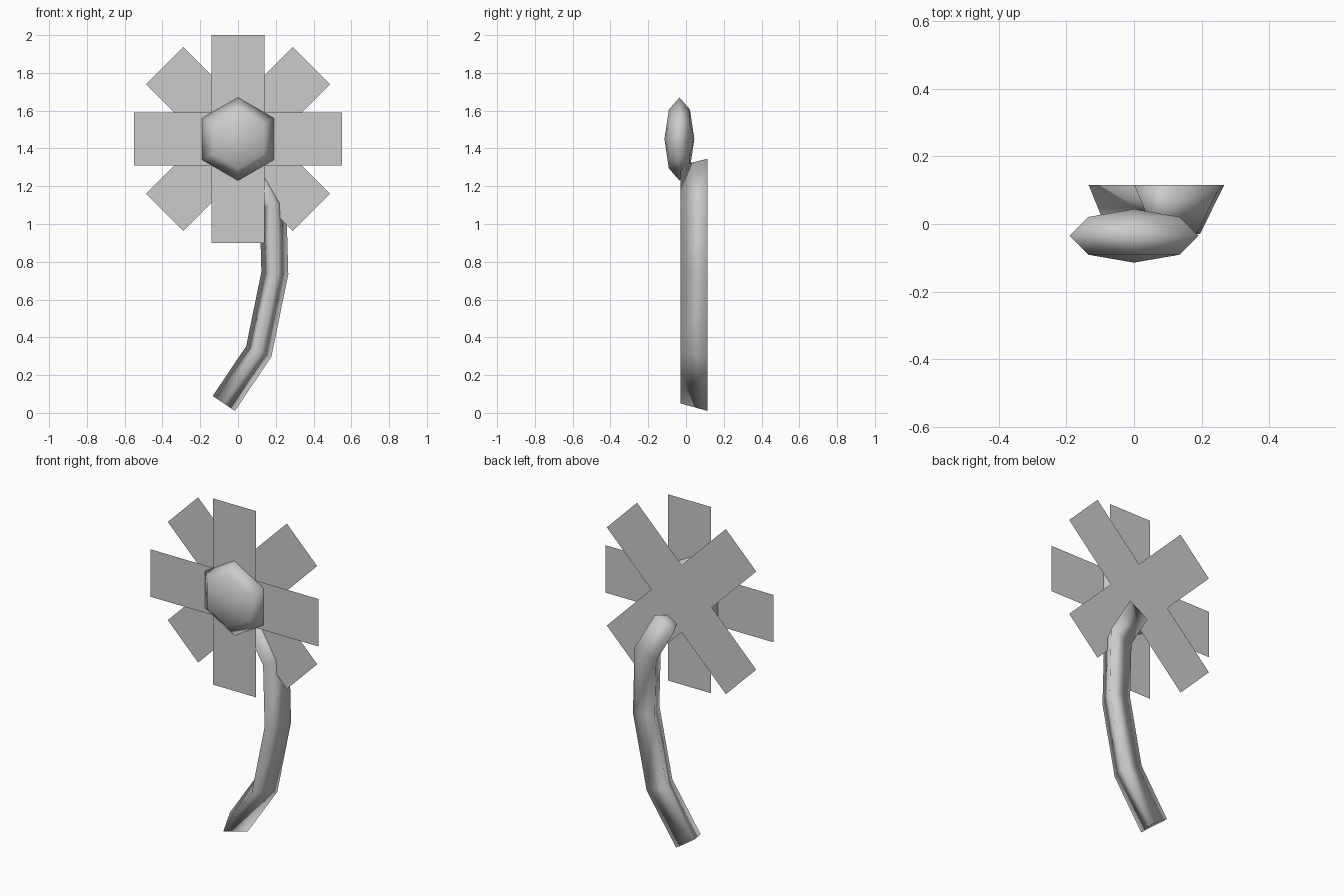
import bpy, bmesh, math
from mathutils import Vector, Matrix

cube = bpy.data.objects.get("Cube")
if cube:
    bpy.data.objects.remove(cube, do_unlink=True)

grey = bpy.data.materials.new("soft grey")
grey.use_nodes = True
colour = (0.6, 0.6, 0.6, 1)
grey.diffuse_color = colour
grey.node_tree.nodes["Principled BSDF"].inputs["Base Color"].default_value = colour

HEAD_Z = 1.45


def add_object(name, bm, smooth=False):
    mesh = bpy.data.meshes.new(name)
    for face in bm.faces:
        face.smooth = smooth
    bm.to_mesh(mesh)
    bm.free()
    mesh.materials.append(grey)
    obj = bpy.data.objects.new(name, mesh)
    bpy.context.collection.objects.link(obj)
    return obj


def petal_cross(name, y, turn, half_width=0.14, reach=0.55):
    """Four flat petals around a square, as one thin sheet."""
    bm = bmesh.new()
    w = half_width
    centre = [bm.verts.new((x, 0, z)) for x, z in ((-w, -w), (w, -w), (w, w), (-w, w))]
    bm.faces.new(centre)
    for i in range(4):
        a, b = centre[i], centre[(i + 1) % 4]
        out = (a.co + b.co).normalized() * (reach - w)
        tip_a, tip_b = bm.verts.new(a.co + out), bm.verts.new(b.co + out)
        bm.faces.new((b, a, tip_a, tip_b))
    bm.transform(Matrix.Translation((0, y, HEAD_Z)) @ Matrix.Rotation(turn, 4, "Y"))
    return add_object(name, bm)


# Two layers of petals
petal_cross("front_petals", -0.032, 0)
petal_cross("back_petals", 0.042, math.pi / 4)

# Flattened six-sided flower centre, poles along y
bm = bmesh.new()
bmesh.ops.create_uvsphere(bm, u_segments=6, v_segments=4, radius=1)
bm.transform(Matrix.Translation((0, -0.035, HEAD_Z))
             @ Matrix.Diagonal((0.22, 0.079, 0.22, 1))
             @ Matrix.Rotation(math.pi / 2, 4, "X"))
add_object("flower_centre", bm, smooth=True)

# Bent three-sided stem with mitred joints
path = [Vector(p) for p in ((-0.075, 0, 0.05), (0.11, 0, 0.325), (0.195, 0, 0.74),
                            (0.185, 0, 1.1), (0.062, 0, 1.31))]
half_width, front_y, back_y = 0.071, -0.03, 0.115
bm = bmesh.new()
rings = []
for i, p in enumerate(path):
    before = (p - path[i - 1]).normalized() if i else None
    after = (path[i + 1] - p).normalized() if i < len(path) - 1 else None
    before, after = before or after, after or before
    along = (before + after).normalized()
    side = Vector((along.z, 0, -along.x)) * half_width / along.dot(after)
    back = p + Vector((0, back_y, 0))
    rings.append([bm.verts.new(co) for co in (p + Vector((0, front_y, 0)), back + side, back - side)])
for low, high in zip(rings, rings[1:]):
    for j in range(3):
        k = (j + 1) % 3
        bm.faces.new((low[j], low[k], high[k], high[j]))
bm.faces.new(rings[0])
bm.faces.new(rings[-1])
bmesh.ops.recalc_face_normals(bm, faces=bm.faces)
add_object("stem", bm, smooth=True)
